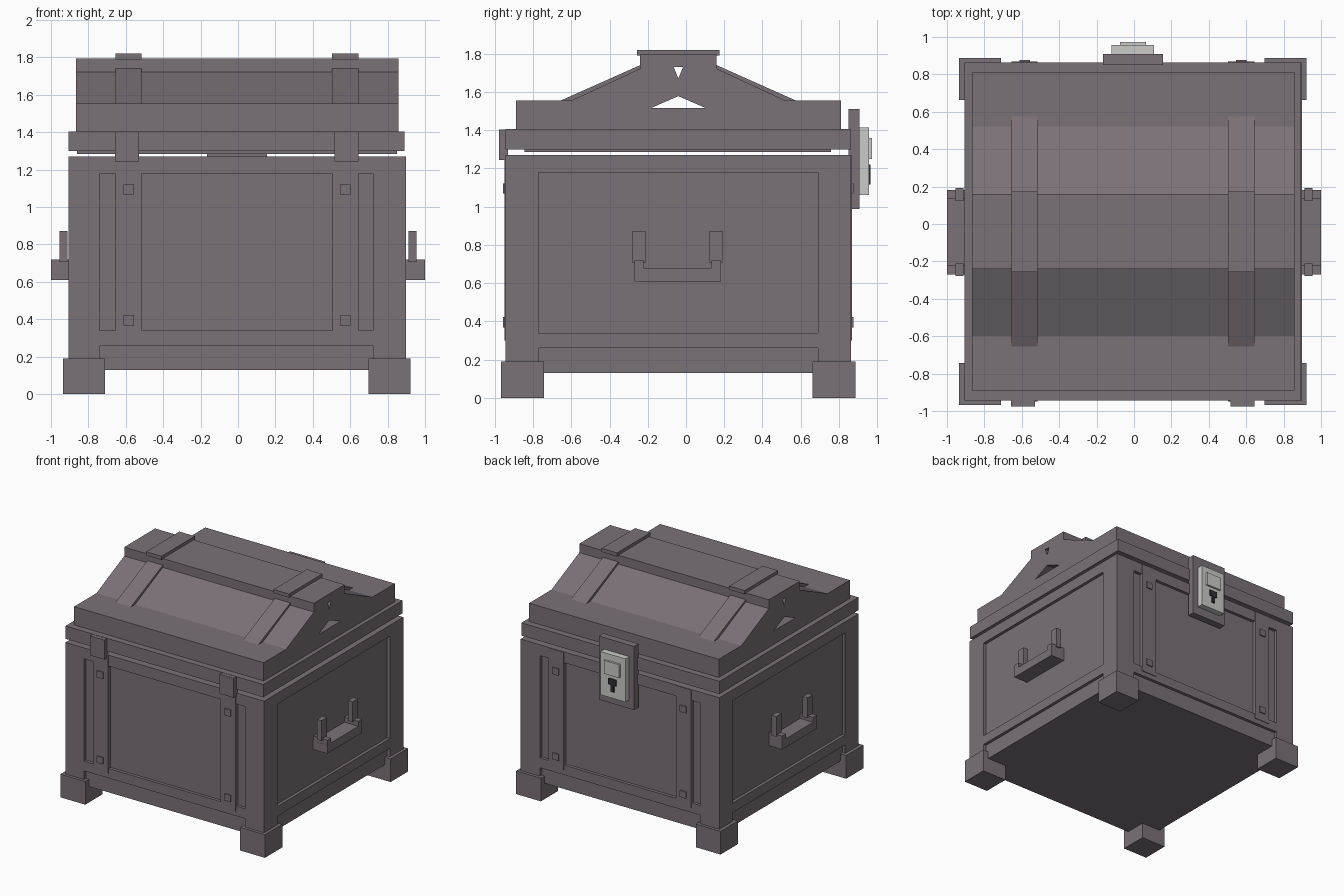
import bpy, bmesh

if "Cube" in bpy.data.objects:
    bpy.data.objects.remove(bpy.data.objects["Cube"])

CX, CY = -0.005, -0.04          # centre lines of the chest


def material(name, rgb):
    m = bpy.data.materials.new(name)
    m.diffuse_color = (*rgb, 1)
    m.use_nodes = True
    m.node_tree.nodes["Principled BSDF"].inputs["Base Color"].default_value = m.diffuse_color
    return m


WOOD = material("purple_grey", (0.195, 0.165, 0.185))
STEEL = material("light_steel", (0.60, 0.60, 0.59))
DARK = material("keyhole_dark", (0.03, 0.027, 0.03))


def finish(name, bm, mat):
    bmesh.ops.recalc_face_normals(bm, faces=bm.faces)
    me = bpy.data.meshes.new(name)
    bm.to_mesh(me)
    bm.free()
    me.materials.append(mat)
    ob = bpy.data.objects.new(name, me)
    bpy.context.collection.objects.link(ob)
    return ob


def boxes(name, items, mat=WOOD):
    """One object from boxes given as (x0, x1, y0, y1, z0, z1)."""
    bm = bmesh.new()
    for x0, x1, y0, y1, z0, z1 in items:
        vs = bmesh.ops.create_cube(bm, size=1)["verts"]
        for v in vs:
            v.co = (x1 if v.co.x > 0 else x0, y1 if v.co.y > 0 else y0,
                    z1 if v.co.z > 0 else z0)
    return finish(name, bm, mat)


def prisms(name, profiles, mat=WOOD):
    """One object from (y, z) outlines extruded along x: (x0, x1, points)."""
    bm = bmesh.new()
    for x0, x1, pts in profiles:
        f = bm.faces.new([bm.verts.new((x0, y, z)) for y, z in pts])
        r = bmesh.ops.extrude_face_region(bm, geom=[f])
        for v in r["geom"]:
            if isinstance(v, bmesh.types.BMVert):
                v.co.x = x1
    return finish(name, bm, mat)


def cut(ob, cutter):
    mod = ob.modifiers.new("cut", "BOOLEAN")
    mod.operation, mod.object, mod.solver = "DIFFERENCE", cutter, "EXACT"
    bpy.context.view_layer.objects.active = ob
    bpy.ops.object.modifier_apply(modifier=mod.name)
    bpy.data.objects.remove(cutter)


# Body with recessed panels and a recessed bottom rail
X0, X1, Y0, Y1 = -0.907, 0.897, -0.943, 0.863
D = 0.025
body = boxes("body", [(X0, X1, Y0, Y1, 0.13, 1.27)])
cuts = []
for a, b in ((Y0 - 0.1, Y0 + D), (Y1 - D, Y1 + 0.1)):
    for x0, x1 in ((-0.738, -0.655), (-0.515, 0.503), (0.643, 0.723)):
        cuts.append((x0, x1, a, b, 0.34, 1.18))
    cuts.append((-0.738, 0.723, a, b, 0.05, 0.26))
for a, b in ((X0 - 0.1, X0 + D), (X1 - D, X1 + 0.1)):
    cuts.append((a, b, -0.77, 0.69, 0.34, 1.18))
    cuts.append((a, b, -0.77, 0.69, 0.05, 0.26))
cut(body, boxes("panel_cutter", cuts))

# Corner feet
boxes("feet", [(x, x + 0.225, y, y + 0.225, 0, 0.19)
               for x in (-0.935, 0.697) for y in (-0.967, 0.662)])

# Upright straps with square rivets, front and back
STRAPS = ((-0.655, -0.515), (0.503, 0.643))
uprights, rivets = [], []
for x0, x1 in STRAPS:
    c = (x0 + x1) / 2
    for y, s in ((Y0, -1), (Y1, 1)):
        a, b = sorted((y - s * 0.02, y + s * 0.005))
        uprights.append((x0, x1, a, b, 0.30, 1.268))
        a, b = sorted((y, y + s * 0.014))
        rivets += [(c - 0.028, c + 0.028, a, b, z - 0.027, z + 0.027)
                   for z in (0.395, 1.095)]
boxes("upright_straps", uprights)
boxes("rivets", rivets)

# Lid rim and the thin plate under it
boxes("lid_rim", [(X0, 0.89, Y0, Y1, 1.30, 1.405)])
boxes("lid_underplate", [(-0.86, 0.85, -0.845, 0.757, 1.285, 1.30)])

# Lid with sloped roof, flat ridge and triangular end openings
half = [(0.85, 1.405), (0.85, 1.555), (0.56, 1.555), (0.20, 1.722),
        (0.20, 1.795)]
outline = [(CY + y, z) for y, z in half] + [(CY - y, z) for y, z in half[::-1]]
lid = prisms("lid", [(-0.865, 0.857, outline)])
cut(lid, prisms("opening_cutter", [
    (-1, 1, [(CY - 0.145, 1.515), (CY + 0.145, 1.515), (CY, 1.578)]),
    (-1, 1, [(CY - 0.024, 1.73), (CY + 0.024, 1.73), (CY, 1.67)])]))

# Straps over the roof slopes and the ridge
slopes = []
for x0, x1 in STRAPS:
    for s in (1, -1):
        slopes.append((x0, x1, [(CY + s * y, z) for y, z in (
            (0.615, 1.555), (0.53, 1.555), (0.18, 1.715), (0.20, 1.74))]))
prisms("roof_straps", slopes)
boxes("ridge_straps", [(x0, x1, -0.257, 0.175, 1.79, 1.82)
                       for x0, x1 in STRAPS])

# Front hinge plates
boxes("hinge_plates", [(x, x + 0.128, -0.977, -0.93, 1.243, 1.403)
                       for x in (-0.658, 0.517)])

# Side handles: bar, raised ends and upright brackets
handles = []
for s in (-1, 1):
    def side(a, b):
        return tuple(sorted((s * a, s * b)))
    handles.append((*side(0.87, 1.0), -0.27, 0.182, 0.61, 0.68))
    for y in (-0.245, 0.158):
        handles.append((*side(0.87, 1.0), y - 0.024, y + 0.024, 0.61, 0.72))
        handles.append((*side(0.912, 0.955), y - 0.034, y + 0.034, 0.705, 0.872))
boxes("side_handles", handles)

# Back lock
boxes("lock_backplate", [(-0.165, 0.155, 0.85, 0.908, 0.988, 1.51)])
boxes("lock_case", [(-0.12, 0.107, 0.905, 0.957, 1.06, 1.415),
                    (-0.075, 0.065, 0.95, 0.973, 1.25, 1.36)], STEEL)
boxes("keyhole", [(-0.04, 0.03, 0.957, 0.966, 1.17, 1.22),
                  (-0.02, 0.01, 0.957, 0.966, 1.115, 1.17)], DARK)
